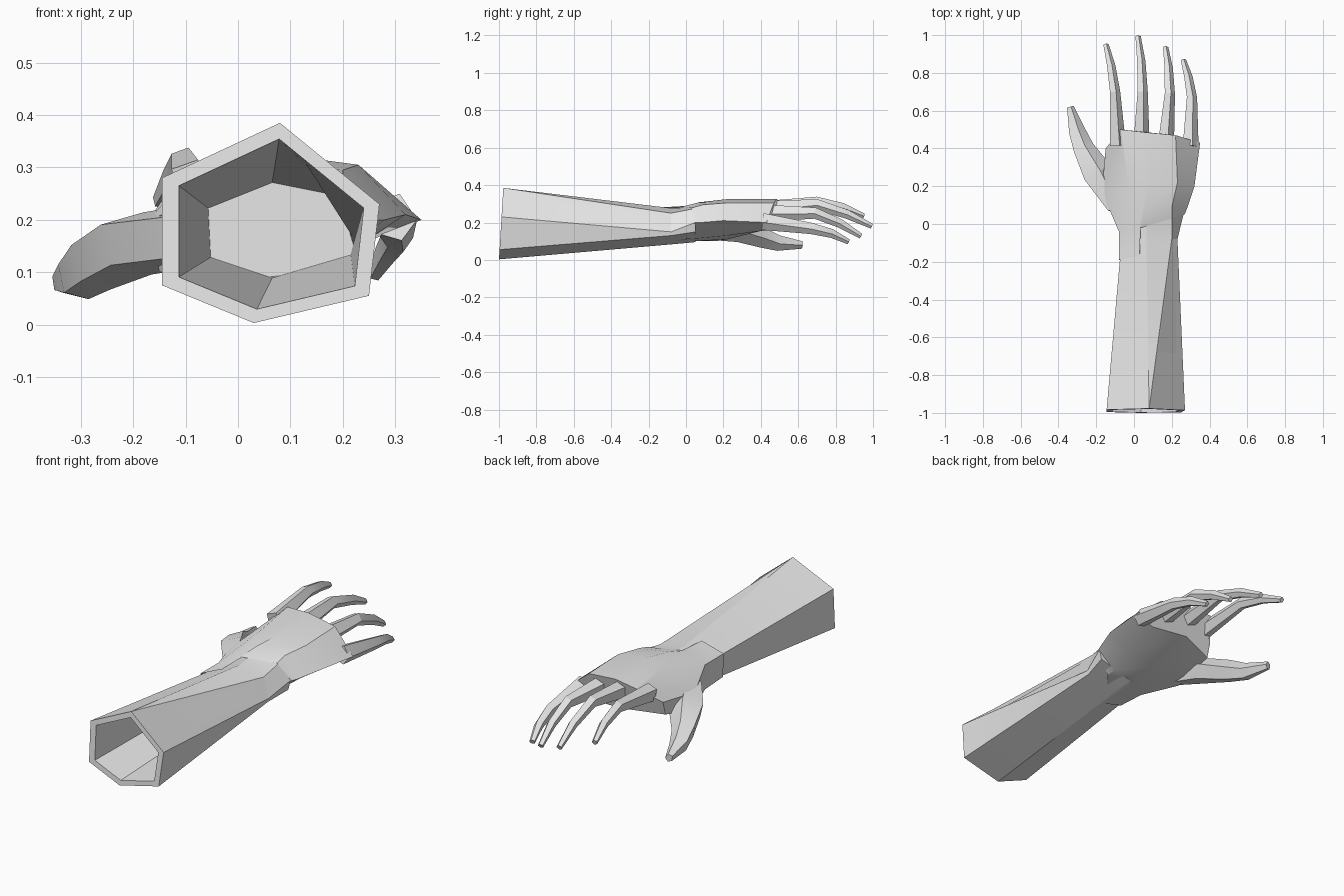
import bpy
import bmesh
from math import radians
from mathutils import Vector

default_cube = bpy.data.objects.get("Cube")
if default_cube:
    bpy.data.objects.remove(default_cube, do_unlink=True)

grey = bpy.data.materials.new("light_grey")
grey.use_nodes = True
grey.diffuse_color = (.8, .8, .8, 1)
grey.node_tree.nodes["Principled BSDF"].inputs["Base Color"].default_value = grey.diffuse_color


def loft(name, rings, smooth_angle, cap_start=True):
    """Skin a list of equally long rings of points into one object."""
    bm = bmesh.new()
    loops = [[bm.verts.new(point) for point in ring] for ring in rings]
    for lower, upper in zip(loops, loops[1:]):
        for i in range(len(lower)):
            j = (i + 1) % len(lower)
            bm.faces.new((lower[i], lower[j], upper[j], upper[i]))
    if cap_start:
        bm.faces.new(loops[0])
    bm.faces.new(loops[-1])
    bmesh.ops.remove_doubles(bm, verts=bm.verts, dist=.0005)
    bmesh.ops.recalc_face_normals(bm, faces=bm.faces)
    mesh = bpy.data.meshes.new(name)
    bm.to_mesh(mesh)
    bm.free()
    mesh.materials.append(grey)
    part = bpy.data.objects.new(name, mesh)
    bpy.context.scene.collection.objects.link(part)
    bpy.ops.object.select_all(action='DESELECT')
    part.select_set(True)
    bpy.context.view_layer.objects.active = part
    bpy.ops.object.shade_smooth_by_angle(angle=radians(smooth_angle))
    return part


def shrink(outline, factor):
    """Scale an (x, z) outline about the arm's axis."""
    axis = Vector((.07, .18))
    return [axis + (Vector(point) - axis) * factor for point in outline]


def at_depth(outline, y):
    return [(x, y, z) for x, z in outline]


def at_opening(outline):
    """The arm's open end leans slightly."""
    return [(x, .06 * z - 1, z) for x, z in outline]


# Hollow forearm: cavity end, cavity rim, outer rim, wrist, flare under the cuff
opening = [(.08, .385), (.08, .385), (.27, .23), (.25, .055),
           (.03, .003), (-.145, .075), (-.145, .28)]
wrist = [(.065, .277), (.2, .25), (.23, .15), (.225, .13),
         (.065, .083), (-.06, .125), (-.065, .225)]
flare = [(.065, .29), (.2, .275), (.262, .2), (.25, .15),
         (.065, .095), (-.05, .13), (-.05, .23)]
loft("forearm", [
    at_depth(shrink(wrist, .94), -.1),
    at_opening(shrink(opening, .85)),
    at_opening(opening),
    at_depth(wrist, -.08),
    at_depth(flare, .05),
], smooth_angle=20)

# Palm with a stepped cuff: cuff edge, heel, middle, knuckles
cuff = [(-.08, -.19, .235), (.03, -.17, .279), (.035, -.02, .285), (.2, .03, .278),
        (.268, .05, .2), (.17, 0, .112), (.03, -.18, .081), (-.076, -.19, .115)]
heel = [(-.08, -.04, .235), (.03, -.01, .288), (.05, .07, .308), (.2, .09, .295),
        (.28, .08, .2), (.17, .06, .115), (.05, .03, .1), (-.08, -.04, .11)]
middle = [(-.17, .17, .2), (-.03, .22, .31), (.08, .22, .325), (.23, .22, .305),
          (.32, .2, .21), (.2, .22, .13), (.03, .22, .11), (-.15, .16, .1)]
knuckles = [(-.15, .4, .23), (-.07, .5, .315), (.06, .485, .325), (.22, .47, .305),
            (.35, .43, .2), (.25, .44, .16), (.05, .46, .17), (-.15, .38, .16)]
loft("palm", [cuff, heel, middle, knuckles], smooth_angle=32, cap_start=False)

# Faceted section shared by all digits: flat top, sloping outer side
digit_section = [(-1, .6), (.2, 1), (1, -.1), (.3, -1), (-.8, -.7)]


def digit(name, path, widths, heights):
    """Sweep the section along a path, tapering it at every joint."""
    points = [Vector(point) for point in path]
    rings = []
    for i, centre in enumerate(points):
        before = points[max(i - 1, 0)]
        after = points[min(i + 1, len(points) - 1)]
        along = (after - before).normalized()
        side = along.cross(Vector((0, 0, 1))).normalized()
        up = side.cross(along)
        rings.append([centre + side * u * widths[i] + up * v * heights[i]
                      for u, v in digit_section])
    return loft(name, rings, smooth_angle=15)


def finger(name, base, joint, tip):
    """A finger with its last joint raised into a gentle bend."""
    end_joint = Vector(joint).lerp(Vector(tip), .55) + Vector((.006, 0, .012))
    digit(name, [base, joint, end_joint, tip],
          widths=(.042, .027, .022, .014), heights=(.045, .03, .024, .014))


finger("index_finger", (-.085, .42, .27), (-.1, .7, .308), (-.148, .95, .235))
finger("middle_finger", (.04, .44, .27), (.046, .7, .295), (.022, .993, .18))
finger("ring_finger", (.17, .43, .25), (.19, .69, .25), (.168, .935, .127))
finger("little_finger", (.3, .41, .205), (.307, .67, .168), (.262, .868, .097))

# Thumb growing out of the heel of the hand
digit("thumb",
      [(-.09, .09, .17), (-.19, .27, .155), (-.265, .4, .12), (-.3, .49, .09), (-.337, .62, .08)],
      widths=(.05, .08, .055, .044, .018), heights=(.06, .06, .055, .042, .02))
